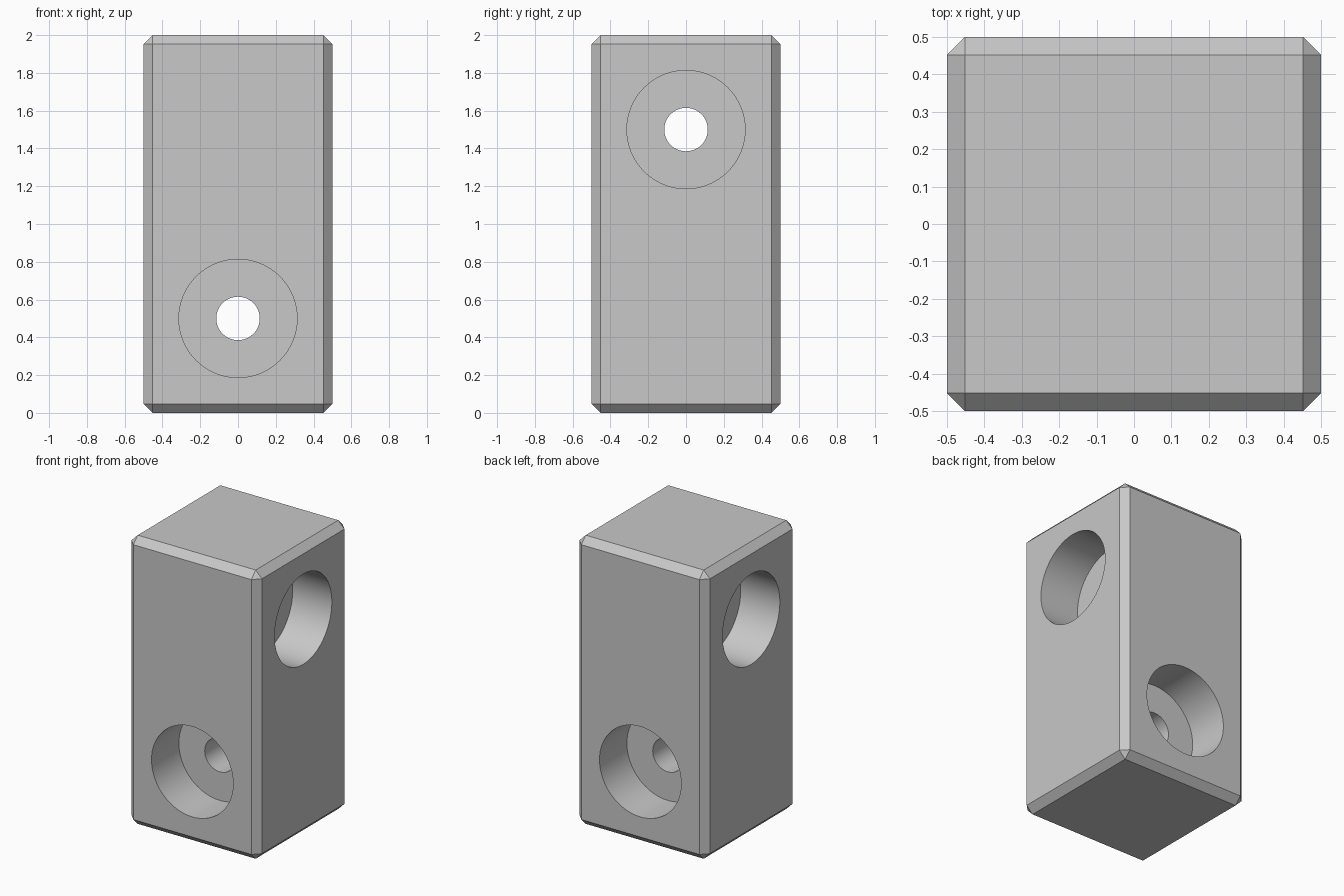
import bpy
import bmesh
from math import pi, radians
from mathutils import Matrix, Vector

default = bpy.data.objects.get("Cube")
if default:
    bpy.data.objects.remove(default, do_unlink=True)

WIDTH, HEIGHT, CHAMFER = 1.0, 2.0, 0.048
BORE_RADIUS, BORE_DEPTH, HOLE_RADIUS = 0.313, 0.3, 0.115

grey = bpy.data.materials.new("light grey")
grey.use_nodes = True
colour = (0.58, 0.58, 0.58, 1)
grey.diffuse_color = colour
grey.node_tree.nodes["Principled BSDF"].inputs["Base Color"].default_value = colour


def add_object(name, bm):
    mesh = bpy.data.meshes.new(name)
    bm.to_mesh(mesh)
    bm.free()
    mesh.materials.append(grey)
    obj = bpy.data.objects.new(name, mesh)
    bpy.context.collection.objects.link(obj)
    return obj


def cut_cylinder(target, radius, length, centre, turn):
    """Subtract a cylinder from the target, then discard the cutter."""
    bm = bmesh.new()
    bmesh.ops.create_cone(bm, cap_ends=True, segments=96, radius1=radius,
                          radius2=radius, depth=length,
                          matrix=Matrix.Translation(centre) @ turn)
    cutter = add_object("hole_cutter", bm)
    cutter.hide_render = True
    mod = target.modifiers.new("hole", "BOOLEAN")
    mod.operation = "DIFFERENCE"
    mod.solver = "EXACT"
    mod.object = cutter
    bpy.ops.object.modifier_apply(modifier=mod.name)
    bpy.data.objects.remove(cutter, do_unlink=True)


# Chamfered block
bm = bmesh.new()
bmesh.ops.create_cube(bm, size=1)
bmesh.ops.scale(bm, vec=(WIDTH, WIDTH, HEIGHT), verts=bm.verts)
bmesh.ops.translate(bm, vec=(0, 0, HEIGHT / 2), verts=bm.verts)
bmesh.ops.bevel(bm, geom=bm.edges[:], offset=CHAMFER, segments=1,
                affect="EDGES", clamp_overlap=True)
block = add_object("drilled_block", bm)
bpy.ops.object.select_all(action="DESELECT")
bpy.context.view_layer.objects.active = block
block.select_set(True)

# Two crossed through holes, each counterbored at both ends
for axis, turn_axis, z in ((Vector((0, 1, 0)), "X", HEIGHT / 4),
                           (Vector((1, 0, 0)), "Y", HEIGHT * 3 / 4)):
    turn = Matrix.Rotation(pi / 2, 4, turn_axis)
    centre = Vector((0, 0, z))
    for side in (-1, 1):
        cut_cylinder(block, BORE_RADIUS, BORE_DEPTH * 2,
                     centre + axis * side * WIDTH / 2, turn)
    cut_cylinder(block, HOLE_RADIUS, WIDTH * 1.5, centre, turn)

# Smooth bore walls, crisp edges
bpy.ops.object.shade_smooth_by_angle(angle=radians(30))
